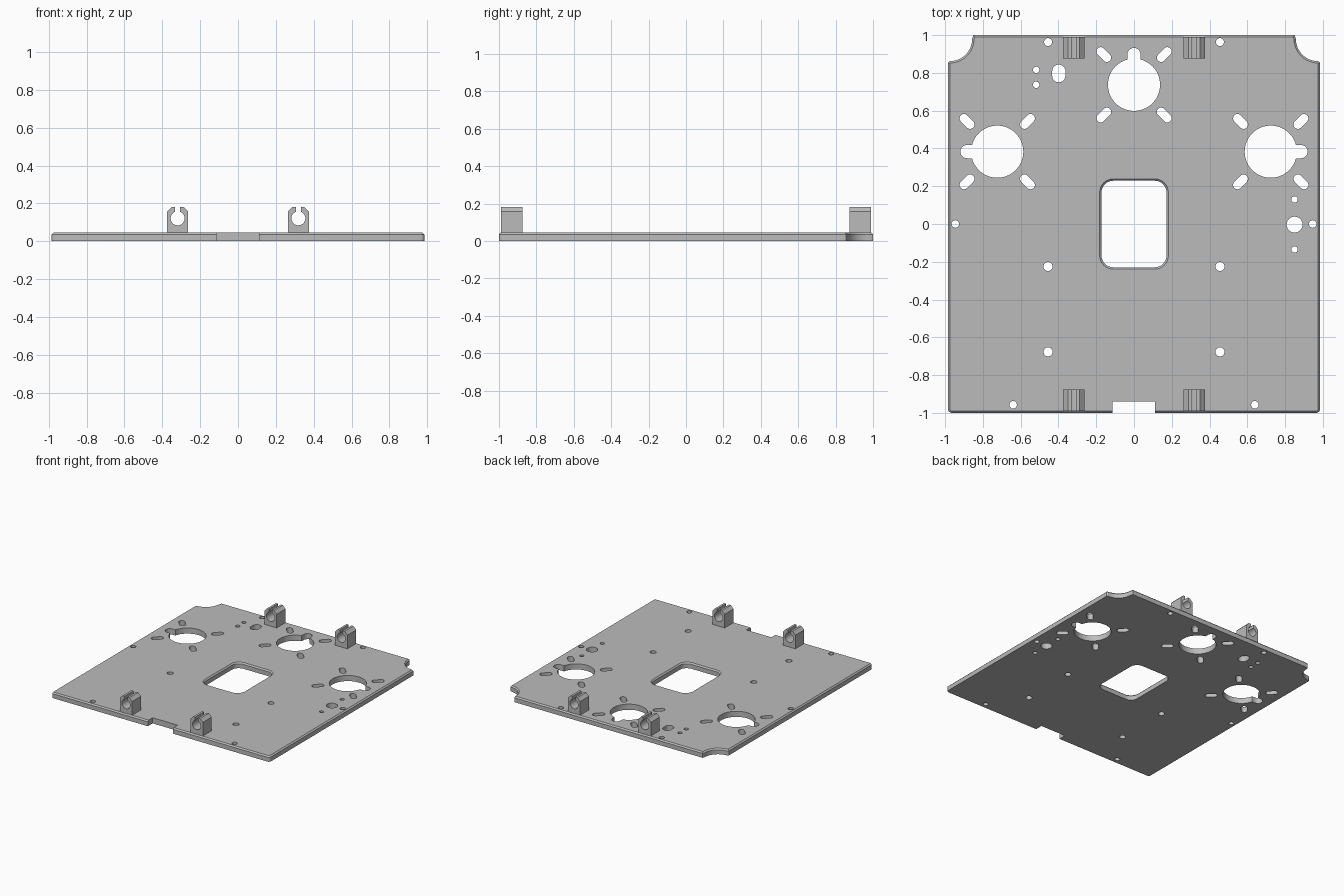
import bpy, bmesh
from math import cos, sin, pi, radians
from mathutils import Vector

cube = bpy.data.objects.get("Cube")
if cube:
    bpy.data.objects.remove(cube, do_unlink=True)

THICK = 0.046
BEVEL = 0.01

grey = bpy.data.materials.new("plain grey")
grey.use_nodes = True
colour = (0.5, 0.5, 0.5, 1)
grey.diffuse_color = colour
grey.node_tree.nodes["Principled BSDF"].inputs["Base Color"].default_value = colour


def arc(cx, cy, r, start, end, steps):
    angles = [radians(start + (end - start) * i / steps) for i in range(steps + 1)]
    return [(cx + r * cos(a), cy + r * sin(a)) for a in angles]


def loft(bm, rings):
    """Closed solid through counter-clockwise rings of 3D points."""
    rows = [[bm.verts.new(p) for p in ring] for ring in rings]
    n = len(rows[0])
    bm.faces.new(rows[0][::-1])
    bm.faces.new(rows[-1])
    for low, high in zip(rows, rows[1:]):
        for i in range(n):
            j = (i + 1) % n
            bm.faces.new((low[i], low[j], high[j], high[i]))


def at_height(points, z):
    return [(x, y, z) for x, y in points]


def inset(points, d):
    """Offset a counter-clockwise outline inward by d."""
    pts = [Vector(p) for p in points]
    result = []
    for i, p in enumerate(pts):
        a = (p - pts[i - 1]).normalized()
        b = (pts[(i + 1) % len(pts)] - p).normalized()
        na, nb = Vector((-a.y, a.x)), Vector((-b.y, b.x))
        result.append(tuple(p + (na + nb) * d / (1 + na.dot(nb))))
    return result


def make_object(name, bm):
    bmesh.ops.recalc_face_normals(bm, faces=bm.faces)
    mesh = bpy.data.meshes.new(name)
    bm.to_mesh(mesh)
    bm.free()
    mesh.materials.append(grey)
    obj = bpy.data.objects.new(name, mesh)
    bpy.context.scene.collection.objects.link(obj)
    return obj


def smooth(obj):
    bpy.ops.object.select_all(action='DESELECT')
    obj.select_set(True)
    bpy.context.view_layer.objects.active = obj
    bpy.ops.object.shade_smooth_by_angle(angle=radians(30))


# Plate outline: rounded front corners, scooped back corners
half = arc(0.965, -0.98, 0.02, -90, 0, 4)
half += [(0.985, 0.855)] + arc(0.975, 0.98, 0.118, 270, 180, 14) + [(0.85, 1)]
outline = half + [(-x, y) for x, y in reversed(half)]
bm = bmesh.new()
loft(bm, [at_height(outline, 0), at_height(outline, THICK - BEVEL),
          at_height(inset(outline, BEVEL), THICK)])
plate = make_object("base_plate", bm)

# Cutter for all the openings
cut = bmesh.new()


def prism(points):
    loft(cut, [at_height(points, -0.1), at_height(points, 0.2)])


def slot(x, y, r, half_length=0.0, angle=0, steps=16):
    """Round hole, or a slot stretched along the given angle."""
    dx = half_length * cos(radians(angle))
    dy = half_length * sin(radians(angle))
    if half_length:
        prism(arc(x + dx, y + dy, r, angle - 90, angle + 90, steps)
              + arc(x - dx, y - dy, r, angle + 90, angle + 270, steps))
    else:
        prism(arc(x, y, r, 0, 360, 2 * steps)[:-1])


# Motor openings with a key slot and four diagonal slots each
for x, y, key in [(0, 0.737, 90), (-0.724, 0.383, 180), (0.724, 0.383, 0)]:
    slot(x, y, 0.138, steps=36)
    k = radians(key)
    slot(x + 0.13 * cos(k), y + 0.13 * sin(k), 0.035, 0.03, key)
    for sx in (-1, 1):
        for sy in (-1, 1):
            slot(x + sx * 0.16, y + sy * 0.16, 0.023, 0.023, 45 * sx * sy)

# Mirrored screw holes
for x, y, r in [(0.455, 0.963, 0.021), (0.946, 0, 0.02), (0.455, -0.225, 0.024),
                (0.455, -0.677, 0.024), (0.64, -0.957, 0.02)]:
    slot(x, y, r)
    slot(-x, y, r)

# Single holes
for x, y, r in [(-0.518, 0.816, 0.017), (-0.518, 0.737, 0.017), (0.85, 0.13, 0.017),
                (0.85, -0.135, 0.017), (0.85, -0.003, 0.042)]:
    slot(x, y, r)
slot(-0.398, 0.797, 0.035, 0.012, 90)

# Front edge notch
prism([(-0.114, -1.1), (0.112, -1.1), (0.112, -0.939), (-0.114, -0.939)])

# Central window with a bevelled upper rim
window = []
for cx, cy, start in [(0.11, 0.167, 0), (-0.11, 0.167, 90),
                      (-0.11, -0.167, 180), (0.11, -0.167, 270)]:
    window += arc(cx, cy, 0.062, start, start + 90, 8)
loft(cut, [at_height(window, -0.1), at_height(window, THICK - BEVEL),
           at_height(inset(window, -2 * BEVEL), THICK + BEVEL)])

cutter = make_object("hole_cutter", cut)
cutter.hide_render = True
mod = plate.modifiers.new("openings", 'BOOLEAN')
mod.operation = 'DIFFERENCE'
mod.solver = 'EXACT'
mod.use_self = True
mod.object = cutter
bpy.context.view_layer.objects.active = plate
bpy.ops.object.modifier_apply(modifier=mod.name)
bpy.data.objects.remove(cutter, do_unlink=True)
smooth(plate)

# Snap clips: block profile with chamfered top, open slit and round bore
W, TOP, CH, GAP, BORE_Z, BORE = 0.056, 0.182, 0.025, 0.013, 0.121, 0.037
right = [(W, THICK - 0.006), (W, TOP - CH), (W - CH, TOP), (GAP, TOP)]
bore = arc(0, BORE_Z, BORE, 70, -250, 32)
profile = right + bore + [(-x, z) for x, z in reversed(right)]
for y, side in [(-0.932, "front"), (0.932, "back")]:
    for x, hand in [(-0.319, "right"), (0.319, "left")]:
        bm = bmesh.new()
        loft(bm, [[(x + px, y + d, pz) for px, pz in profile] for d in (-0.057, 0.057)])
        smooth(make_object(f"{side}_{hand}_clip", bm))
